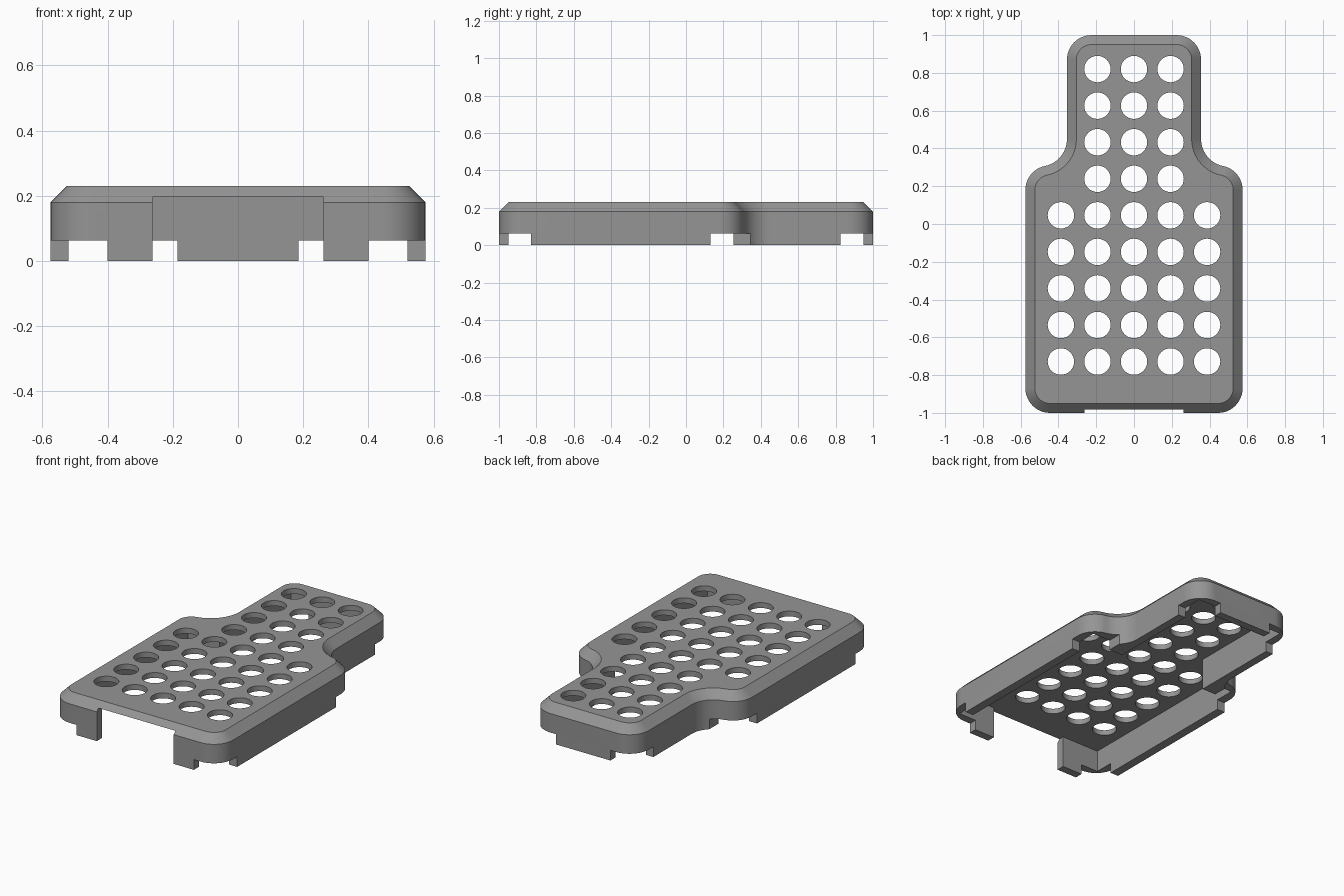
import bpy, bmesh, math

if "Cube" in bpy.data.objects:
    bpy.data.objects.remove(bpy.data.objects["Cube"])

HEIGHT, CHAMFER = 0.23, 0.05
CEILING, NOTCH = 0.197, 0.063
PITCH, HOLE_R = 0.1935, 0.07

grey = bpy.data.materials.new("grey plastic")
grey.diffuse_color = (0.3, 0.3, 0.3, 1)
grey.use_nodes = True
grey.node_tree.nodes["Principled BSDF"].inputs["Base Color"].default_value = grey.diffuse_color


def arc(cx, cy, r, a0, a1, n=12):
    return [(cx + r * math.cos(a0 + (a1 - a0) * i / n),
             cy + r * math.sin(a0 + (a1 - a0) * i / n)) for i in range(n + 1)]


def outline(inset):
    """Bottle-shaped outline: wide body, S-curved shoulders, narrow neck."""
    r, hollow = 0.13 - inset, 0.146 + inset
    phi, q = math.atan2(0.27, 0.056), math.pi / 2
    right = arc(0.445, -0.87, r, -q, 0)
    right += arc(0.445, 0.18, r, 0, phi)
    right += arc(0.501, 0.45, hollow, math.pi + phi, math.pi)[1:]
    right += arc(0.225, 0.87, r, 0, q)
    return right + [(-x, y) for x, y in reversed(right)]


def add_layers(bm, layers):
    """Solid through stacked loops of (points, z), bottom to top."""
    rings = [[bm.verts.new((x, y, z)) for x, y in pts] for pts, z in layers]
    n = len(rings[0])
    bm.faces.new(rings[0][::-1])
    bm.faces.new(rings[-1])
    for low, high in zip(rings, rings[1:]):
        for i in range(n):
            j = (i + 1) % n
            bm.faces.new((low[i], low[j], high[j], high[i]))


def make(name, solids):
    bm = bmesh.new()
    for layers in solids:
        add_layers(bm, layers)
    bmesh.ops.recalc_face_normals(bm, faces=bm.faces)
    mesh = bpy.data.meshes.new(name)
    bm.to_mesh(mesh)
    bm.free()
    ob = bpy.data.objects.new(name, mesh)
    bpy.context.collection.objects.link(ob)
    mesh.materials.append(grey)
    return ob


def prism(pts, z0, z1):
    return [(pts, z0), (pts, z1)]


def box(x0, x1, y0, y1, z0, z1):
    return prism([(x0, y0), (x1, y0), (x1, y1), (x0, y1)], z0, z1)


# Outer shell with chamfered top rim
cover = make("perforated_cover", [[(outline(0), 0), (outline(0), HEIGHT - CHAMFER),
                                   (outline(CHAMFER), HEIGHT)]])

# Stepped cavity, open through the front wall
half = [(0.262, -1.1), (0.262, -0.95), (0.52, -0.95), (0.52, 0.255),
        (0.305, 0.255), (0.305, 0.95)]
cavity = make("cavity_cutter",
              [prism(half + [(-x, y) for x, y in reversed(half)], -0.1, CEILING)])

# Corner notches along the lower edge
corners = [(0.40, 0.7, -1.1, -0.83), (0.40, 0.7, 0.13, 0.5), (0.185, 0.5, 0.825, 1.1)]
corners += [(-x1, -x0, y0, y1) for x0, x1, y0, y1 in corners]
notches = make("notch_cutter", [box(*c, -0.1, NOTCH) for c in corners])

# Vent holes: three columns on the neck, five on the body
vents = []
for row in range(9):
    reach = 1 if row < 4 else 2
    for col in range(-reach, reach + 1):
        ring = arc(col * PITCH, 0.82 - row * PITCH, HOLE_R, 0, 2 * math.pi, 32)[:-1]
        vents.append(prism(ring, 0.1, 0.4))
holes = make("hole_cutter", vents)

bpy.context.view_layer.objects.active = cover
for cutter in (cavity, notches, holes):
    mod = cover.modifiers.new(cutter.name, 'BOOLEAN')
    mod.operation, mod.solver, mod.object = 'DIFFERENCE', 'EXACT', cutter
    bpy.ops.object.modifier_apply(modifier=mod.name)
    bpy.data.objects.remove(cutter)

cover.select_set(True)
bpy.ops.object.shade_smooth_by_angle(angle=math.radians(30))
